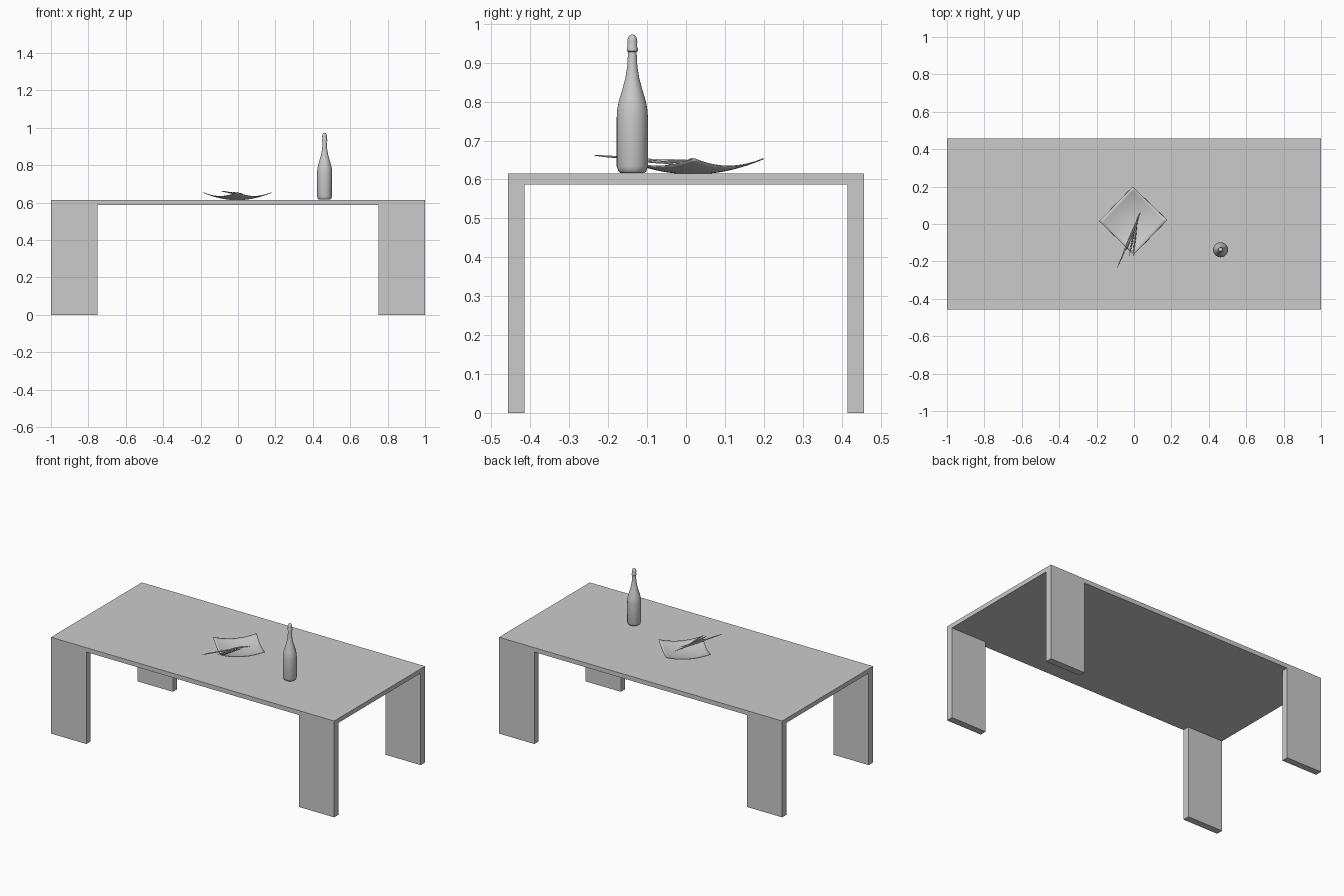
import bpy, bmesh, math
from mathutils import Vector

cube = bpy.data.objects.get("Cube")
if cube:
    bpy.data.objects.remove(cube, do_unlink=True)

grey = bpy.data.materials.new("plain grey")
grey.use_nodes = True
COLOUR = (0.6, 0.6, 0.6, 1)
grey.diffuse_color = COLOUR
grey.node_tree.nodes["Principled BSDF"].inputs["Base Color"].default_value = COLOUR

TOP = 0.615


def finish(name, bm, smooth=None):
    bmesh.ops.recalc_face_normals(bm, faces=bm.faces)
    mesh = bpy.data.meshes.new(name)
    bm.to_mesh(mesh)
    bm.free()
    mesh.materials.append(grey)
    obj = bpy.data.objects.new(name, mesh)
    bpy.context.collection.objects.link(obj)
    if smooth:
        bpy.ops.object.select_all(action="DESELECT")
        obj.select_set(True)
        bpy.context.view_layer.objects.active = obj
        bpy.ops.object.shade_smooth_by_angle(angle=math.radians(smooth))
    return obj


def box(name, low, high):
    low, high = Vector(low), Vector(high)
    bm = bmesh.new()
    bmesh.ops.create_cube(bm, size=1)
    bmesh.ops.scale(bm, vec=high - low, verts=bm.verts)
    bmesh.ops.translate(bm, vec=(low + high) / 2, verts=bm.verts)
    return finish(name, bm)


# Table: slab and four flat corner legs flush with its edges
box("table_top", (-1, -0.458, 0.587), (1, 0.458, TOP))
for sx, side in ((1, "left"), (-1, "right")):
    for sy, end in ((-1, "front"), (1, "back")):
        xs, ys = sorted((sx * 0.75, sx)), sorted((sy * 0.415, sy * 0.458))
        box(f"{end}_{side}_leg", (xs[0], ys[0], 0), (xs[1], ys[1], 0.587))

# Bottle: turned profile of radius and height above the table
profile = [(0, 0.006), (0.02, 0.001), (0.03, 0.001), (0.036, 0.006), (0.04, 0.018),
           (0.04, 0.145), (0.039, 0.163), (0.035, 0.185), (0.026, 0.215),
           (0.018, 0.245), (0.013, 0.275), (0.011, 0.313), (0.0142, 0.315),
           (0.0142, 0.322), (0.012, 0.327), (0.0128, 0.34), (0.011, 0.35),
           (0.006, 0.356), (0, 0.358)]
bm = bmesh.new()
points = [bm.verts.new((r, 0, z)) for r, z in profile]
edges = [bm.edges.new(pair) for pair in zip(points, points[1:])]
bmesh.ops.spin(bm, geom=points + edges, cent=(0, 0, 0), axis=(0, 0, 1),
               angle=math.tau, steps=32)
bmesh.ops.remove_doubles(bm, verts=bm.verts, dist=0.0001)
bottle = finish("bottle", bm, 40)
bottle.location = (0.463, -0.138, TOP)

# Dish: thin square sheet curving up to its four corners
bm = bmesh.new()
bmesh.ops.create_grid(bm, x_segments=16, y_segments=16, size=0.128)
for v in bm.verts:
    v.co.z = 0.039 * (v.co.xy.length / 0.181) ** 2
dish = finish("square_dish", bm, 40)
dish.location = (-0.004, 0.018, TOP + 0.001)
dish.rotation_euler.z = math.radians(46)
shell = dish.modifiers.new("thickness", "SOLIDIFY")
shell.thickness = 0.003
shell.offset = 1


# Thin pointed sticks lying across the dish
def stick(name, start, end, radius):
    start, end = Vector(start), Vector(end)
    direction = end - start
    turn = direction.to_track_quat("Z", "Y")
    bm = bmesh.new()
    rings = []
    for t, scale in ((0, 0.3), (0.15, 0.8), (0.5, 1), (0.8, 0.7), (1, 0.15)):
        ring = []
        for k in range(6):
            a = math.tau * k / 6
            offset = Vector((math.cos(a), math.sin(a), 0)) * radius * scale
            ring.append(bm.verts.new(start + direction * t + turn @ offset))
        rings.append(ring)
    for a, b in zip(rings, rings[1:]):
        for k in range(6):
            bm.faces.new((a[k], a[k - 1], b[k - 1], b[k]))
    bm.faces.new(rings[0])
    bm.faces.new(rings[-1])
    finish(name, bm, 40)


sticks = [((-0.09, -0.235, 0.662), (0.0, -0.03, 0.645)),
          ((-0.068, -0.18, 0.658), (0.038, 0.07, 0.634)),
          ((-0.04, -0.14, 0.655), (0.03, 0.06, 0.637)),
          ((-0.005, -0.17, 0.657), (0.018, 0.015, 0.634)),
          ((-0.025, -0.17, 0.656), (0.005, -0.02, 0.641)),
          ((-0.03, -0.1, 0.65), (0.025, 0.03, 0.648)),
          ((0.0, -0.13, 0.648), (0.015, -0.01, 0.64))]
for i, (start, end) in enumerate(sticks):
    stick(f"stick_{i + 1}", start, end, 0.0035)
